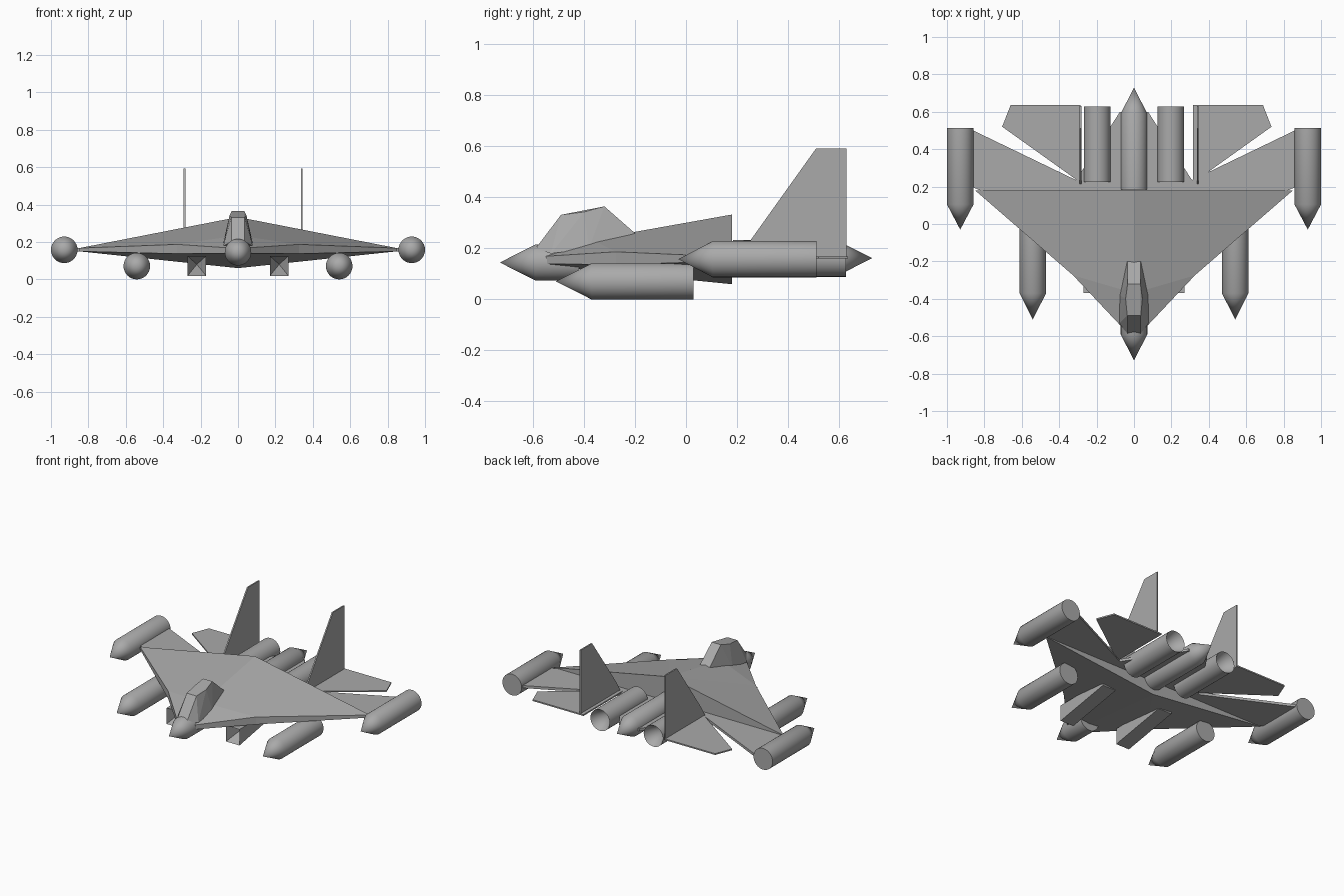
import bpy, bmesh, math
from mathutils import Vector, Matrix

cube = bpy.data.objects.get("Cube")
if cube:
    bpy.data.objects.remove(cube, do_unlink=True)

grey = bpy.data.materials.new("hull_grey")
grey.use_nodes = True
colour = (0.4, 0.4, 0.4, 1)
grey.diffuse_color = colour
grey.node_tree.nodes["Principled BSDF"].inputs["Base Color"].default_value = colour


def finish(name, bm, smooth=False):
    bmesh.ops.recalc_face_normals(bm, faces=bm.faces)
    mesh = bpy.data.meshes.new(name)
    bm.to_mesh(mesh)
    bm.free()
    mesh.materials.append(grey)
    ob = bpy.data.objects.new(name, mesh)
    bpy.context.collection.objects.link(ob)
    if smooth:
        bpy.ops.object.select_all(action='DESELECT')
        ob.select_set(True)
        bpy.context.view_layer.objects.active = ob
        bpy.ops.object.shade_smooth_by_angle(angle=math.radians(30))
    return ob


def lathe(name, x, z, profile, sides=32):
    """Turn a (y, radius) profile about an axis along y."""
    bm = bmesh.new()
    points = [bm.verts.new((x + r, y, z)) for y, r in profile]
    edges = [bm.edges.new(pair) for pair in zip(points, points[1:])]
    bmesh.ops.spin(bm, geom=points + edges, cent=(x, 0, z), axis=(0, 1, 0),
                   angle=math.tau, steps=sides)
    bmesh.ops.remove_doubles(bm, verts=bm.verts, dist=0.0005)
    return finish(name, bm, True)


def plate(name, outline, depth):
    """Extrude a flat outline of 3D points along the depth vector."""
    bm = bmesh.new()
    face = bm.faces.new([bm.verts.new(p) for p in outline])
    out = bmesh.ops.extrude_face_region(bm, geom=[face])
    moved = [v for v in out["geom"] if isinstance(v, bmesh.types.BMVert)]
    bmesh.ops.translate(bm, verts=moved, vec=depth)
    return finish(name, bm)


def mirrored(half):
    return half + [(-x, y, z) for x, y, z in reversed(half) if x]


# Delta hull: ridged top, thin side band, keeled underside, upright rear face
bm = bmesh.new()
V = lambda *p: bm.verts.new(p)
nose_top, nose_low = V(0, -0.62, 0.165), V(0, -0.62, 0.14)
crest, ridge = V(0, -0.37, 0.235), V(0, 0.18, 0.333)
keel = V(0, 0.18, 0.06)
for s in (1, -1):
    kink_top, kink_low = V(s * 0.325, -0.275, 0.187), V(s * 0.325, -0.275, 0.137)
    tip_top, tip_low = V(s * 0.85, 0.18, 0.167), V(s * 0.85, 0.18, 0.15)
    for f in ((nose_top, kink_top, crest), (crest, kink_top, ridge),
              (kink_top, tip_top, ridge), (nose_top, nose_low, kink_low, kink_top),
              (kink_top, kink_low, tip_low, tip_top), (nose_low, keel, kink_low),
              (kink_low, keel, tip_low), (ridge, tip_top, tip_low, keel)):
        bm.faces.new(f)
finish("delta_hull", bm)

# Thin swept rear wing with a notch either side of the tail
half = [(0.8, 0.17, 0.15), (0.87, 0.2, 0.15), (0.87, 0.505, 0.15),
        (0.31, 0.235, 0.15), (0.075, 0.6, 0.15)]
plate("rear_wing", mirrored(half), (0, 0, 0.017))

# Faceted canopy
bm = bmesh.new()
for s in (1, -1):
    for p in ((0.036, -0.59, 0.2), (0.078, -0.53, 0.18), (0.078, -0.38, 0.2),
              (0.036, -0.2, 0.26), (0.036, -0.49, 0.332), (0.045, -0.4, 0.343),
              (0.034, -0.32, 0.365)):
        bm.verts.new((s * p[0], p[1], p[2]))
bmesh.ops.convex_hull(bm, input=bm.verts)
bmesh.ops.dissolve_limit(bm, angle_limit=0.02, verts=bm.verts, edges=bm.edges)
finish("canopy", bm)

# Nose cone and tail cone
R = 0.071
lathe("nose_cone", 0, 0.145, [(-0.73, 0), (-0.59, R), (-0.42, R), (-0.42, 0)])
lathe("tail_cone", 0, 0.162, [(0.185, 0), (0.185, R), (0.59, R), (0.73, 0)])

for s, side in ((1, "left"), (-1, "right")):
    # Wing tip pods and underslung pods
    lathe(side + "_tip_pod", s * 0.929, 0.158,
          [(-0.03, 0), (0.105, R), (0.512, R), (0.512, 0)])
    lathe(side + "_under_pod", s * 0.541, 0.071,
          [(-0.51, 0), (-0.37, R), (0.03, R), (0.03, 0)])
    # Engine with a hollow conical nozzle
    lathe(side + "_engine", s * 0.197, 0.16,
          [(0.225, 0), (0.225, R), (0.627, R), (0.5, 0)])

    # Square intake with a recessed mouth, tapering back into the hull
    bm = bmesh.new()
    front = [bm.verts.new((s * x, -0.37, z)) for x, z in
             ((0.17, 0.018), (0.27, 0.018), (0.27, 0.125), (0.17, 0.125))]
    back = [bm.verts.new((s * x, 0.03, z)) for x, z in
            ((0.17, 0.09), (0.27, 0.09), (0.27, 0.125), (0.17, 0.125))]
    throat = bm.verts.new((s * 0.22, -0.25, 0.08))
    bm.faces.new(back)
    for i in range(4):
        j = (i + 1) % 4
        bm.faces.new((front[i], front[j], back[j], back[i]))
        bm.faces.new((front[j], front[i], throat))
    finish(side + "_intake", bm)

    # Upright fin and tailplane
    shift = 0.03 if s > 0 else 0
    fin_x = 0.337 if s > 0 else -0.291
    fin = [(0.21, 0.16), (0.255, 0.235), (0.51, 0.592), (0.63, 0.592), (0.63, 0.16)]
    plate(side + "_fin", [(fin_x, y, z) for y, z in fin], (0.009, 0, 0))
    tail = [(0.285, 0.22), (0.705, 0.52), (0.66, 0.635), (0.285, 0.635)]
    plate(side + "_tailplane", [(s * x + shift, y, 0.16) for x, y in tail], (0, 0, 0.009))
